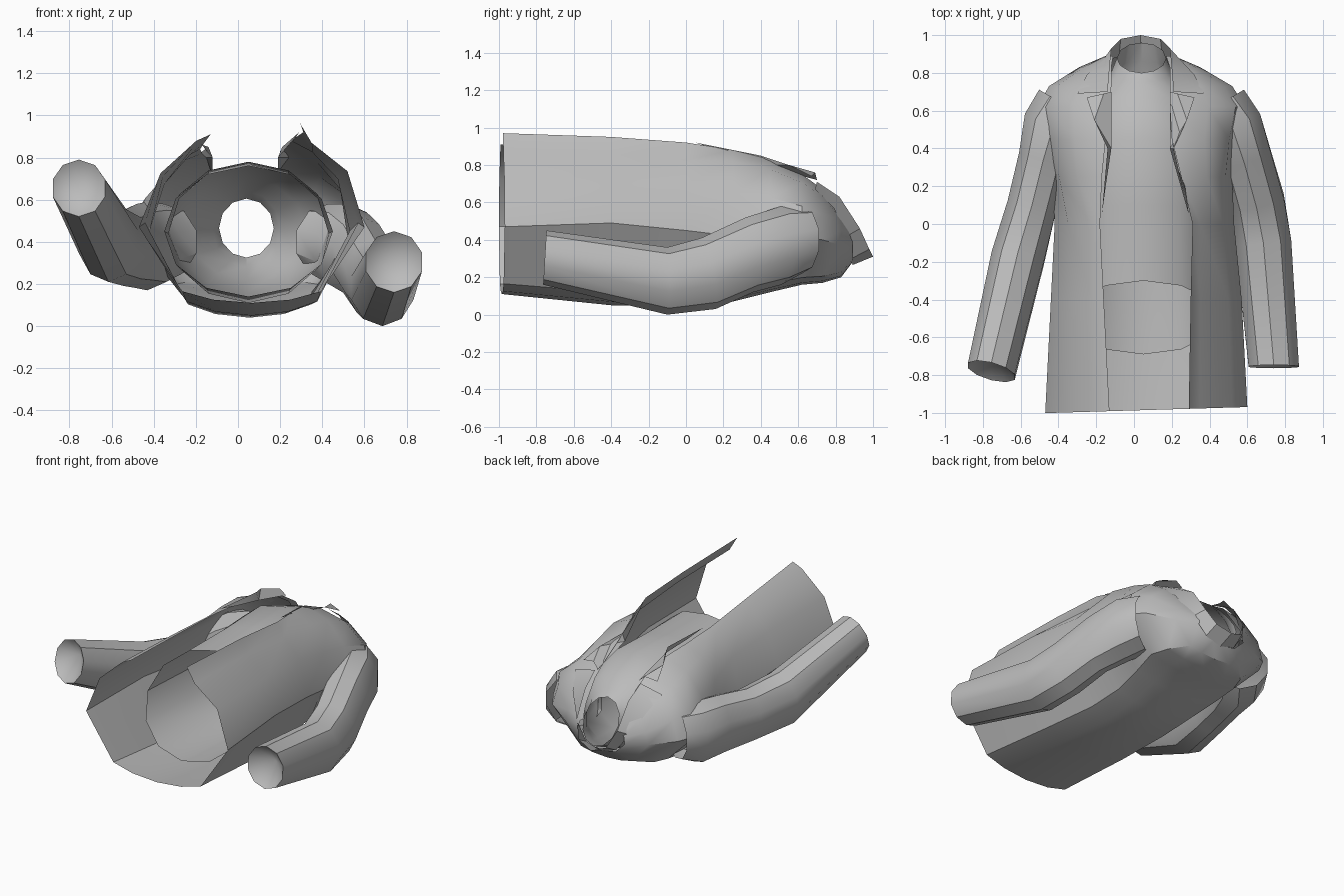
import bpy
from math import sin, cos, pi, radians

if "Cube" in bpy.data.objects:
    bpy.data.objects.remove(bpy.data.objects["Cube"])

GREY = (0.5, 0.5, 0.5, 1)
cloth = bpy.data.materials.new("grey_cloth")
cloth.use_nodes = True
cloth.diffuse_color = GREY
cloth.node_tree.nodes["Principled BSDF"].inputs["Base Color"].default_value = GREY


def make(name, verts, faces, angle=35):
    mesh = bpy.data.meshes.new(name)
    mesh.from_pydata(verts, [], faces)
    mesh.materials.append(cloth)
    ob = bpy.data.objects.new(name, mesh)
    bpy.context.collection.objects.link(ob)
    bpy.ops.object.select_all(action="DESELECT")
    ob.select_set(True)
    bpy.context.view_layer.objects.active = ob
    bpy.ops.object.mode_set(mode="EDIT")
    bpy.ops.mesh.select_all(action="SELECT")
    bpy.ops.mesh.normals_make_consistent(inside=False)
    bpy.ops.object.mode_set(mode="OBJECT")
    bpy.ops.object.shade_smooth_by_angle(angle=radians(angle))
    return ob


def loft(name, rings, closed, end_point=None):
    """Skin a list of equal rings; an optional point closes the last one."""
    n = len(rings[0])
    verts = [p for ring in rings for p in ring]
    span = n if closed else n - 1
    faces = [(r * n + i, r * n + (i + 1) % n, (r + 1) * n + (i + 1) % n, (r + 1) * n + i)
             for r in range(len(rings) - 1) for i in range(span)]
    if end_point:
        verts.append(end_point)
        last = (len(rings) - 1) * n
        faces += [(last + i, last + (i + 1) % n, len(verts) - 1) for i in range(n)]
    return make(name, verts, faces)


# Jacket body: open front, wrapped around the back
# y, right x, left x, back z, widest z, right edge x/z, left edge x/z
body = [
    (-.985, -.47, .6, .11, .47, -.13, .91, .29, .97),
    (-.4, -.44, .57, .05, .49, -.16, .87, .3, .95),
    (0, -.42, .53, .04, .45, -.18, .84, .31, .92),
    (.25, -.43, .52, .07, .42, -.17, .82, .25, .88),
    (.45, -.48, .55, .12, .42, -.15, .8, .2, .83),
    (.62, -.51, .59, .16, .41, -.13, .74, .19, .75),
    (.73, -.45, .52, .17, .4, -.12, .67, .19, .67),
    (.83, -.29, .35, .2, .37, -.12, .53, .19, .53),
    (.89, -.15, .21, .28, .36, -.11, .45, .17, .45),
]
ROUND = [(1, 0), (.87, .5), (.5, .87), (0, 1)]
FOLDED = [(1, 0), (.74, .53), (.19, .8), (0, 1)]
TURNED = [(1, 0), (.7, .58), (.2, .93), (0, 1)]
rings = []
for y, xr, xl, zb, zw, exr, ezr, exl, ezl in body:
    low = y < .2
    right = [(exr + (xr - exr) * c, zw + (ezr - zw) * s) for c, s in (TURNED if low else ROUND)]
    left = [(exl + (xl - exl) * c, zw + (ezl - zw) * s) for c, s in (FOLDED if low else ROUND)]
    mid = (xr + xl) / 2
    back = [(mid - (xl - xr) / 2 * cos(t), zw - (zw - zb) * sin(t) ** .7)
            for t in [radians(a) for a in (52, 70, 90, 110, 128)]]
    hem_skew = .03 if y < -.9 else 0
    rings.append([(x, y + hem_skew * (x - mid), z) for x, z in right[::-1] + back + left])
loft("jacket_body", rings, False)


# Shirt: closed tube whose hem dips lower at the back
# front y, back y, centre x, centre z, radius x, radius z
shirt = [
    (-.3, -.69, .05, .45, .4, .31),
    (.1, 0, .05, .44, .38, .33),
    (.45, .45, .05, .47, .38, .31),
    (.67, .72, .04, .46, .28, .24),
    (.75, .86, .04, .46, .16, .18),
    (.8, .96, .04, .465, .13, .14),
]
rings = []
for yf, yb, cx, cz, rx, rz in shirt:
    angles = [k * pi / 6 for k in range(12)]
    rings.append([(cx + rx * cos(t), (yf + yb) / 2 + (yf - yb) / 2 * sin(t), cz + rz * sin(t))
                  for t in angles])
loft("shirt", rings, True)


# Sleeves: bent tubes with a hollowed cuff
# centre x, y, z, radius x, radius z, sideways tilt, upward tilt
sleeves = {
    "left_sleeve": [
        (.43, .62, .4, .16, .18, .6, 0), (.52, .51, .37, .155, .21, .5, 0),
        (.585, .34, .32, .145, .2, .35, -.1), (.65, .12, .22, .15, .19, .2, -.2),
        (.685, -.1, .18, .155, .18, .1, 0), (.74, -.755, .305, .14, .145, 0, .06)],
    "right_sleeve": [
        (-.35, .62, .4, .16, .18, -.6, 0), (-.43, .51, .38, .155, .21, -.5, 0),
        (-.48, .34, .38, .135, .2, -.3, 0), (-.54, .1, .37, .135, .18, -.2, 0),
        (-.615, -.18, .4, .145, .19, -.2, .15), (-.755, -.78, .655, .13, .135, -.25, .35)],
}
for name, rows in sleeves.items():
    rings = []
    for cx, cy, cz, rx, rz, side, up in rows:
        angles = [(k + .5) * pi / 5 for k in range(10)]
        rings.append([(cx + rx * cos(t), cy + side * rx * cos(t) + up * rz * sin(t), cz + rz * sin(t))
                      for t in angles])
    cx, cy, cz = rows[-1][:3]
    loft(name, rings, True, (cx, cy + .12, cz))


# Collar: folded ribbon around the neck, mirrored about the neck centre
MID = .035


def mirror(p):
    return (2 * MID - p[0], p[1], p[2])


inner = [(-.14, .7, .71), (-.13, .82, .63), (-.12, .93, .46), (-.07, .98, .35), (MID, 1, .31)]
outer = [(-.3, .69, .67), (-.25, .79, .57), (-.17, .86, .42), (-.08, .885, .3), (MID, .89, .265)]
inner += [mirror(p) for p in inner[-2::-1]]
outer += [mirror(p) for p in outer[-2::-1]]
loft("collar", [inner, outer], False)

# Lapels: raised flaps with a notch below the collar
lapel = [(-.12, .7, .72), (-.16, .69, .76), (-.25, .67, .74), (-.21, .55, .8),
         (-.14, .4, .85), (-.17, .05, .86), (-.15, .2, .83), (-.12, .4, .8)]
patches = [(0, 1, 3, 7), (1, 2, 3), (3, 4, 7), (4, 5, 6, 7)]
make("right_lapel", lapel, patches)
make("left_lapel", [mirror(p) if p[1] > .3 else (mirror(p)[0] + .05, p[1], p[2] + .06) for p in lapel], patches)
